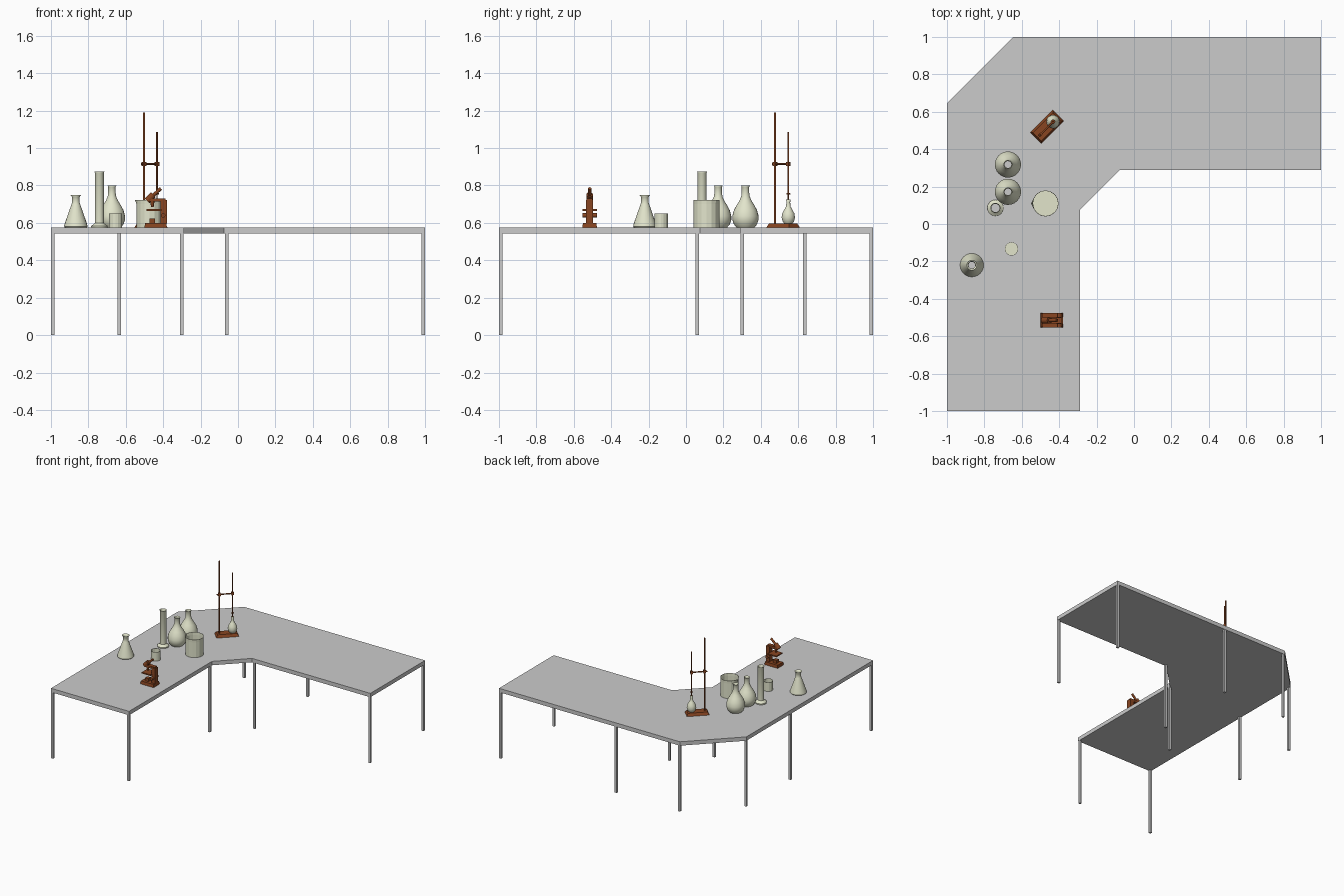
import bpy, bmesh
from math import cos, sin, pi, radians
from mathutils import Vector, Matrix

if "Cube" in bpy.data.objects:
    bpy.data.objects.remove(bpy.data.objects["Cube"])

TOP = 0.575  # height of the work surface


def material(name, rgb):
    m = bpy.data.materials.new(name)
    m.diffuse_color = (*rgb, 1)
    m.use_nodes = True
    m.node_tree.nodes["Principled BSDF"].inputs["Base Color"].default_value = m.diffuse_color
    return m


GLASS = material("glass", (0.76, 0.78, 0.60))
BROWN = material("brown metal", (0.25, 0.06, 0.015))


def finish(name, bm, mat=None, smooth=False):
    bmesh.ops.recalc_face_normals(bm, faces=bm.faces)
    me = bpy.data.meshes.new(name)
    bm.to_mesh(me)
    bm.free()
    ob = bpy.data.objects.new(name, me)
    bpy.context.collection.objects.link(ob)
    if mat:
        me.materials.append(mat)
    if smooth:
        bpy.ops.object.select_all(action='DESELECT')
        ob.select_set(True)
        bpy.context.view_layer.objects.active = ob
        bpy.ops.object.shade_smooth_by_angle(angle=radians(40))
    return ob


def prism(name, pts, z0, z1, mat=None):
    bm = bmesh.new()
    f = bm.faces.new([bm.verts.new((x, y, z0)) for x, y in pts])
    ext = bmesh.ops.extrude_face_region(bm, geom=[f], use_keep_orig=True)
    for v in ext["geom"]:
        if isinstance(v, bmesh.types.BMVert):
            v.co.z = z1
    return finish(name, bm, mat)


def box(name, centre, size, mat=None, rot=None, taper=0):
    bm = bmesh.new()
    bmesh.ops.create_cube(bm, size=1)
    for v in bm.verts:
        v.co = Vector(size) * v.co
        if v.co.z > 0 and taper:
            v.co.x -= taper if v.co.x > 0 else -taper
            v.co.y -= taper if v.co.y > 0 else -taper
    bm.transform(Matrix.Translation(centre) @ (rot or Matrix()))
    return finish(name, bm, mat)


def rod(name, a, b, r, mat, segs=12, r2=None):
    a, b = Vector(a), Vector(b)
    d = b - a
    bm = bmesh.new()
    bmesh.ops.create_cone(bm, cap_ends=True, segments=segs, radius1=r,
                          radius2=r if r2 is None else r2, depth=d.length)
    bm.transform(Matrix.Translation((a + b) / 2) @ d.to_track_quat('Z', 'Y').to_matrix().to_4x4())
    return finish(name, bm, mat, True)


def vessel(name, x, y, profile, segs=24, z=TOP, smooth=True, spout=0):
    # open-topped lathe with a closed bottom and thin walls
    bm = bmesh.new()
    rings = [[bm.verts.new((r * cos(2 * pi * i / segs), r * sin(2 * pi * i / segs), h))
              for i in range(segs)] for r, h in profile]
    bm.faces.new(rings[0])
    for lo, hi in zip(rings, rings[1:]):
        for i in range(segs):
            j = (i + 1) % segs
            bm.faces.new((lo[i], lo[j], hi[j], hi[i]))
    rings[-1][segs // 2].co.x -= spout
    ob = finish(name, bm, GLASS, smooth)
    ob.location = (x, y, z)
    s = ob.modifiers.new("wall", 'SOLIDIFY')
    s.thickness = 0.002
    return ob


# L-shaped table with cut corners
prism("table_top", [(-1, -1), (-0.29, -1), (-0.29, 0.075), (-0.075, 0.29),
                    (1, 0.29), (1, 1), (-0.645, 1), (-1, 0.645)], 0.543, TOP)
# five legs, repeated across the diagonal of the L
for i, (x, y) in enumerate([(-0.99, -0.99), (-0.30, -0.99), (-0.99, 0.06),
                            (-0.30, 0.06), (-0.99, 0.635)]):
    for side, (px, py) in (("left", (x, y)), ("right", (-y, -x))):
        box(f"{side}_leg_{i}", (px, py, 0.272), (0.018, 0.018, 0.543))

# Glassware
flask = [(0.045, 0), (0.060, 0.018), (0.068, 0.042), (0.068, 0.062), (0.060, 0.092),
         (0.046, 0.118), (0.031, 0.142), (0.021, 0.165), (0.018, 0.185), (0.018, 0.218),
         (0.022, 0.225)]
vessel("round_flask_back", -0.674, 0.318, flask)
vessel("round_flask_front", -0.674, 0.172, flask)
vessel("conical_flask", -0.867, -0.22,
       [(0.056, 0), (0.061, 0.006), (0.057, 0.022), (0.021, 0.125), (0.018, 0.135),
        (0.019, 0.165), (0.027, 0.175)])
vessel("measuring_cylinder", -0.741, 0.086,
       [(0.042, 0), (0.042, 0.008), (0.030, 0.016), (0.022, 0.024), (0.022, 0.294), (0.025, 0.30)])
vessel("large_beaker", -0.473, 0.11, [(0.069, 0), (0.069, 0.125), (0.070, 0.147)],
       16, smooth=False, spout=0.008)
vessel("small_beaker", -0.655, -0.133, [(0.036, 0), (0.036, 0.074)], 16, smooth=False)

# Retort stand, turned 45 degrees
px, py = -0.502, 0.476   # post
bx, by = -0.433, 0.547   # burette
box("stand_base", (-0.465, 0.519, TOP + 0.011), (0.17, 0.083, 0.022), BROWN,
    Matrix.Rotation(pi / 4, 4, 'Z'), 0.010)
rod("stand_post", (px, py, TOP + 0.01), (px, py, 1.19), 0.006, BROWN)
rod("clamp_arm", (px - 0.014, py - 0.014, 0.915), (bx, by, 0.915), 0.005, BROWN)
for n, x, y, s in (("clamp_boss", px, py, 0.018), ("clamp_jaw", bx, by, 0.018)):
    box(n, (x, y, 0.915), (s, s, 0.022), BROWN, Matrix.Rotation(pi / 4, 4, 'Z'))
rod("burette_tube", (bx, by, 0.76), (bx, by, 1.085), 0.005, BROWN)
rod("burette_tip", (bx, by, 0.68), (bx, by, 0.76), 0.002, BROWN, r2=0.004)
rod("burette_tap", (bx - 0.008, by - 0.008, 0.755), (bx + 0.008, by + 0.008, 0.755), 0.004, BROWN)
vessel("titration_flask", bx, by,
       [(0.018, 0), (0.029, 0.014), (0.034, 0.034), (0.030, 0.056), (0.018, 0.078),
        (0.010, 0.092), (0.008, 0.115), (0.010, 0.13)], z=TOP + 0.02)

# Microscope
my = -0.515
box("microscope_base", (-0.44, my, TOP + 0.012), (0.12, 0.078, 0.024), BROWN, taper=0.003)
box("microscope_column", (-0.397, my, 0.66), (0.034, 0.038, 0.125), BROWN)
box("microscope_lamp", (-0.458, my, 0.611), (0.03, 0.03, 0.025), BROWN)
box("microscope_stage", (-0.448, my, 0.668), (0.08, 0.076, 0.010), BROWN)
rod("microscope_focus_knobs", (-0.40, my - 0.039, 0.64), (-0.40, my + 0.039, 0.64), 0.012, BROWN)
box("microscope_arm", (-0.432, my, 0.722), (0.09, 0.032, 0.018), BROWN)
rod("microscope_objective", (-0.458, my, 0.685), (-0.458, my, 0.72), 0.007, BROWN, r2=0.012)
rod("microscope_head", (-0.485, my, 0.718), (-0.452, my, 0.751), 0.018, BROWN)
rod("microscope_eyepiece", (-0.46, my, 0.741), (-0.412, my, 0.784), 0.009, BROWN)
